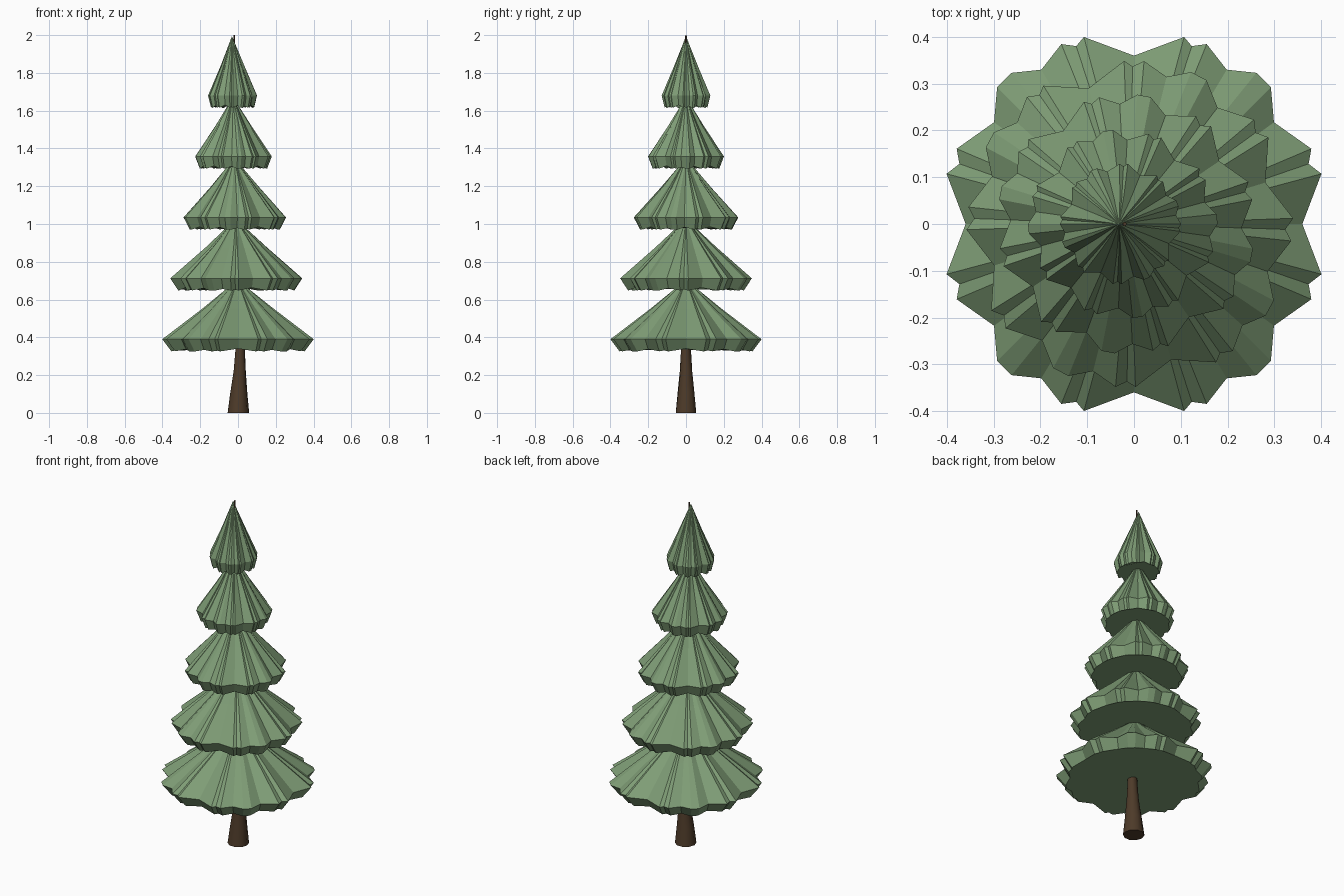
import bpy, bmesh
from math import sin, cos, radians, pi

cube = bpy.data.objects.get("Cube")
if cube:
    bpy.data.objects.remove(cube, do_unlink=True)


def material(name, rgb):
    mat = bpy.data.materials.new(name)
    mat.use_nodes = True
    mat.diffuse_color = (*rgb, 1)
    bsdf = mat.node_tree.nodes["Principled BSDF"]
    bsdf.inputs["Base Color"].default_value = (*rgb, 1)
    bsdf.inputs["Roughness"].default_value = 0.9
    return mat


green = material("needle green", (0.21, 0.335, 0.18))
brown = material("bark brown", (0.075, 0.043, 0.022))


def loft(name, rings, mat, top=None, smooth=False):
    """Skin a stack of rings, close the bottom, and end in a point or a cap."""
    bm = bmesh.new()
    loops = [[bm.verts.new(p) for p in ring] for ring in rings]
    n = len(loops[0])
    for low, high in zip(loops, loops[1:]):
        for i in range(n):
            j = (i + 1) % n
            bm.faces.new((low[i], low[j], high[j], high[i]))
    bm.faces.new(loops[0][::-1])
    if top:
        tip = bm.verts.new(top)
        for i in range(n):
            bm.faces.new((loops[-1][i], loops[-1][(i + 1) % n], tip))
    else:
        bm.faces.new(loops[-1])
    for face in bm.faces:
        face.smooth = smooth and len(face.verts) == 4
    bmesh.ops.recalc_face_normals(bm, faces=bm.faces)
    mesh = bpy.data.meshes.new(name)
    bm.to_mesh(mesh)
    bm.free()
    mesh.materials.append(mat)
    obj = bpy.data.objects.new(name, mesh)
    bpy.context.collection.objects.link(obj)
    return obj


# One quarter of the pleated rim (angle, radius), mirrored into a full star
quarter = [(0, 0.36), (15, 0.415), (19, 0.395), (23, 0.412), (36, 0.37),
           (45, 0.414), (51, 0.416), (59, 0.385), (68, 0.415), (72, 0.4), (75, 0.414)]
half = quarter + [(90, 0.36)] + [(180 - a, r) for a, r in quarter[:0:-1]]
star = half + [(180 + a, r) for a, r in half]


def tier(index, radius, x):
    rim_z = 0.39 + 0.3225 * index
    scale, spin = radius / 0.4, 17 * index
    hem, rim, upper = [], [], []
    for a, r in star:
        c, s = cos(radians(a + spin)), sin(radians(a + spin))
        fold = (r - 0.36) / 0.056           # 0 in a valley, 1 on a ridge
        h = scale * (0.335 + 0.03 * fold)
        m = scale * r * 0.47
        hem.append((x + h * c, h * s, rim_z - 0.05 - 0.015 * fold))
        rim.append((x + scale * r * c, scale * r * s, rim_z))
        upper.append((x + m * c, m * s, rim_z + 0.162))
    loft(f"foliage_tier_{index + 1}", [hem, rim, upper], green,
         top=(x - 0.003, 0, rim_z + 0.315))


for i, (radius, x) in enumerate([(0.4, 0), (0.337, -0.009), (0.267, -0.017),
                                 (0.195, -0.024), (0.125, -0.029)]):
    tier(i, radius, x)

# Slightly bent, twisted trunk running up through the foliage to a thin tip
sides = 10
trunk = []
for z, x, r in [(0, 0.002, 0.057), (0.1, 0.004, 0.046), (0.22, 0.009, 0.033),
                (0.36, 0.012, 0.025), (1, 0.0, 0.018), (1.7, -0.026, 0.009), (2, -0.02, 0.004)]:
    trunk.append([(x + r * cos(2 * pi * k / sides + z), r * sin(2 * pi * k / sides + z), z)
                  for k in range(sides)])
loft("trunk", trunk, brown, smooth=True)
